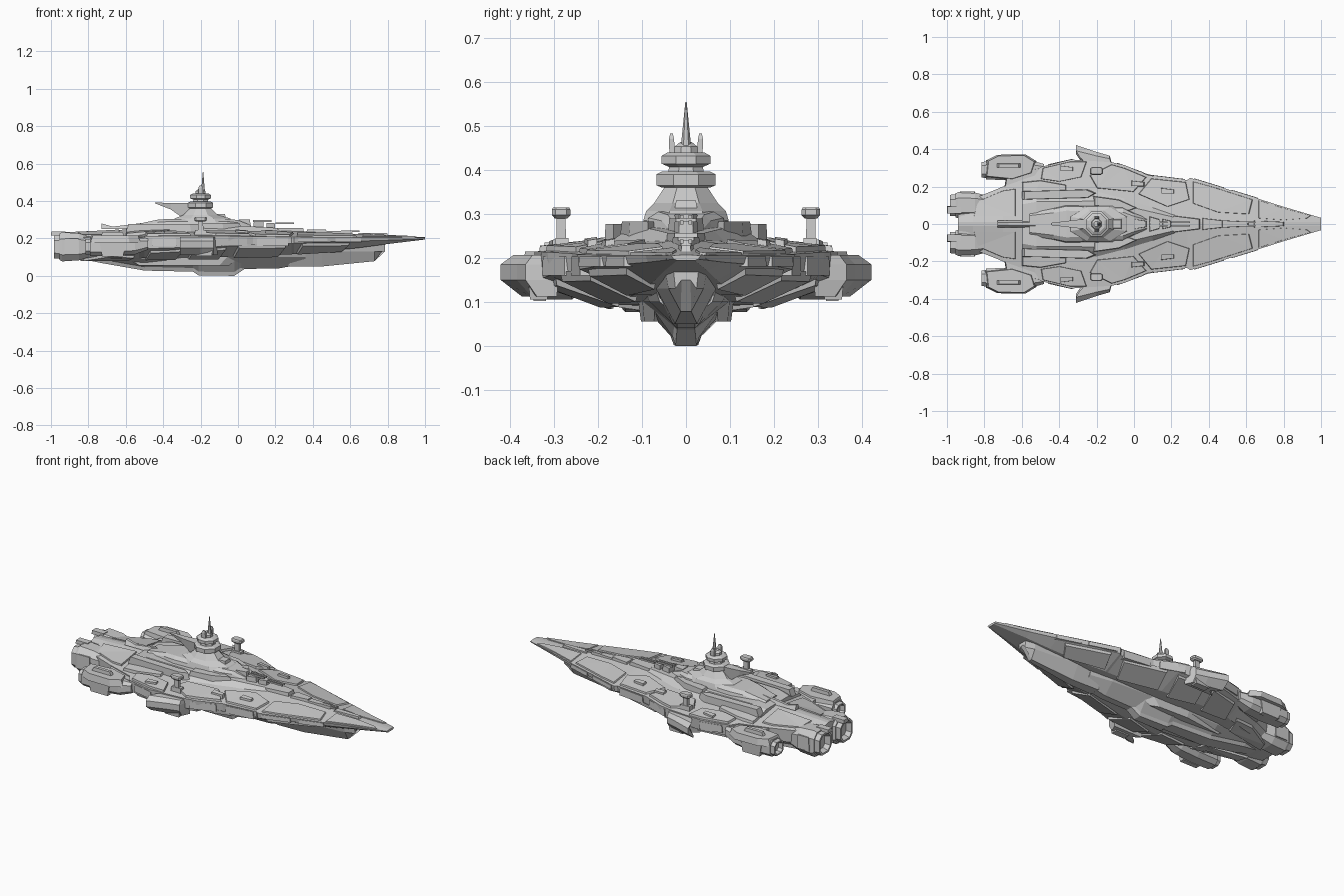
import bpy, bmesh, math

# main hull stations: x, half width, ridge z, edge top z, edge bottom z, belly half width, belly z
HULL = [(-.94, .10, .232, .205, .13, .08, .095), (-.86, .135, .236, .205, .13, .10, .09),
        (-.70, .20, .243, .208, .135, .14, .09), (-.53, .26, .25, .212, .14, .18, .093),
        (-.50, .305, .252, .212, .145, .19, .095), (-.34, .345, .257, .214, .15, .2, .097),
        (-.12, .33, .257, .214, .155, .18, .1), (-.05, .315, .256, .213, .16, .17, .102),
        (.08, .26, .25, .21, .165, .14, .106), (.285, .235, .242, .208, .172, .12, .115),
        (.30, .247, .24, .208, .174, .12, .116), (.41, .213, .235, .207, .18, .1, .125),
        (.65, .14, .222, .206, .186, .07, .15), (.80, .092, .215, .206, .19, .05, .17),
        (1.0, .033, .207, .205, .197, .02, .194)]


def station(x):
    x = max(HULL[0][0], min(HULL[-1][0], x))
    for a, b in zip(HULL, HULL[1:]):
        if x <= b[0]:
            t = (x - a[0]) / (b[0] - a[0])
            return [p + (q - p) * t for p, q in zip(a, b)]


def deck(x, y):
    s = station(x)
    return s[2] + (s[3] - s[2]) * min(1, abs(y) / s[1])


def belly(x, y):
    s = station(x)
    t = max(0, min(1, (abs(y) - s[5]) / (s[1] - s[5])))
    return s[6] + (s[4] - s[6]) * t


def loft(name, rings, mirror=False):
    """Skin a list of equal-length point rings, with end caps."""
    bm = bmesh.new()
    vs = [[bm.verts.new(p) for p in r] for r in rings]
    n = len(vs[0])
    for a, b in zip(vs, vs[1:]):
        for i in range(n):
            bm.faces.new((a[i], a[(i + 1) % n], b[(i + 1) % n], b[i]))
    bm.faces.new(vs[0])
    bm.faces.new(vs[-1])
    bmesh.ops.triangulate(bm, faces=[f for f in bm.faces if len(f.verts) > 4])
    bmesh.ops.recalc_face_normals(bm, faces=bm.faces[:])
    me = bpy.data.meshes.new(name)
    bm.to_mesh(me)
    bm.free()
    ob = bpy.data.objects.new(name, me)
    bpy.context.collection.objects.link(ob)
    if mirror:
        ob.modifiers.new("mirror", 'MIRROR').use_axis = (False, True, False)
    return ob


def sym(x, half):
    """Full ring at x from a half profile running top to bottom."""
    return [(x, y, z) for y, z in half] + [(x, -y, z) for y, z in reversed(half)]


def prism(name, pts, lo, hi, inset=.9, mirror=True):
    """Plan outline raised from lo to hi (numbers or surface functions)."""
    f = lambda h, x, y: h(x, y) if callable(h) else h
    cx, cy = (sum(p[k] for p in pts) / len(pts) for k in (0, 1))
    top = [(cx + (x - cx) * inset, cy + (y - cy) * inset) for x, y in pts]
    return loft(name, [[(x, y, f(lo, x, y)) for x, y in pts],
                       [(x, y, f(hi, x, y)) for x, y in top]], mirror)


def box(name, x0, x1, y0, y1, lo, hi, inset=.9, mirror=True):
    return prism(name, [(x0, y0), (x1, y0), (x1, y1), (x0, y1)], lo, hi, inset, mirror)


def plate(name, pts, t=.01, under=False):
    """Armour plate following the deck or the belly."""
    if under:
        return prism(name, pts, lambda x, y: belly(x, y) + .01, lambda x, y: belly(x, y) - t, .94)
    return prism(name, pts, lambda x, y: deck(x, y) - .01, lambda x, y: deck(x, y) + t, .95)


def oct_x(x, cy, cz, ry, rz, c=.55):
    """Chamfered rectangle facing x."""
    return [(x, cy + a * ry, cz + b * rz) for a, b in
            [(1, c), (c, 1), (-c, 1), (-1, c), (-1, -c), (-c, -1), (c, -1), (1, -c)]]


def disc(z, cx, rx, ry, n=8):
    return [(cx + rx * math.cos((i + .5) * math.tau / n), ry * math.sin((i + .5) * math.tau / n), z)
            for i in range(n)]


# main hull
loft("hull", [sym(x, [(.012, zr), (w, ze), (w - .005, zl), (wb, zb)])
              for x, w, zr, ze, zl, wb, zb in HULL])

# keel, stepped blade under the hull
K = [(-.86, .07, .03, .095), (-.74, .1, .05, .07), (-.5, .13, .05, .028), (-.24, .13, .04, .022),
     (-.21, .12, .035, .002), (-.02, .1, .03, 0), (.04, .08, .025, .04)]
loft("keel", [sym(x, [(wt, .125), (wt * .8, .09), (wb, zb + .02), (wb * .8, zb)]) for x, wt, wb, zb in K])
loft("fore_keel", [sym(x, [(wt, .16), (wt * .75, .1), (.02, zb)]) for x, wt, zb in
                   [(-.05, .13, .035), (.22, .11, .04), (.36, .08, .065)]])
loft("bow_chin", [sym(x, [(wt, .185), (wt * .8, .13), (wb, zb)]) for x, wt, wb, zb in
                  [(.2, .06, .03, .09), (.28, .09, .03, .05), (.45, .085, .025, .05),
                   (.73, .05, .012, .078), (.785, .03, .01, .15)]])
prism("keel_cheek", [(-.62, .07), (-.3, .11), (-.05, .1), (.02, .07), (-.3, .05)], .11, .055, .75)

# deck armour
plate("rear_deck_plate", [(-.6, .03), (-.6, .225), (-.5, .235), (-.36, .21), (-.36, .03)], .014)
plate("shoulder_plate", [(-.5, .24), (-.49, .3), (-.34, .335), (-.25, .335), (-.28, .25), (-.4, .225)], .012)
plate("mid_plate", [(-.24, .26), (-.12, .32), (-.05, .3), (.07, .25), (.0, .17), (-.2, .19)], .012)
plate("fore_plate", [(.02, .16), (.09, .245), (.28, .225), (.3, .13), (.18, .09)], .01)
plate("bow_plate", [(.31, .11), (.31, .23), (.42, .2), (.64, .13), (.62, .05), (.45, .06)], .008)
plate("tip_plate", [(.66, .03), (.66, .13), (.8, .085), (.95, .045), (.93, .03), (.8, .02)], .006)

# belly armour
for i, (a, b) in enumerate([(-.5, -.29), (-.27, -.06), (-.03, .26), (.31, .6)]):
    wa, wb = station(a)[1] - .02, station(b)[1] - .02
    plate("belly_plate_%d" % i, [(a, wa * .6), (a + .03, wa), (b, wb), (b - .04, wb * .5)], .012, True)
plate("aft_belly_plate", [(-.85, .05), (-.83, .11), (-.68, .18), (-.55, .2), (-.58, .1)], .012, True)

# side trim blocks along the hull edge
for i, (a, b) in enumerate([(-.46, -.33), (-.09, .05), (.1, .27), (.32, .48), (.52, .66)]):
    wa, wb = station(a)[1], station(b)[1]
    prism("edge_block_%d" % i, [(a, wa - .05), (a, wa + .004), (b, wb + .004), (b, wb - .05)],
          .16 + .02 * (a > .3), .203, .96)

# side wings
W = [(-.11, .29), (-.13, .365), (-.2, .385), (-.31, .422), (-.29, .375), (-.26, .34), (-.3, .29)]
loft("wing", [[(x, .3 + (y - .3) * s, z) for x, y in W] for s, z in
              [(.6, .112), (1, .15), (1, .185), (.75, .207)]], True)
box("wing_pod", -.24, -.13, .31, .36, .17, .105, .8)

# lower superstructure with side rails
loft("superstructure_base", [sym(x, [(w * .7, z), (w, .235), (w, .22)]) for x, w, z in
     [(-.6, .15, .255), (-.52, .17, .272), (-.2, .175, .272), (-.05, .14, .27), (.1, .09, .262), (.22, .05, .255)]])
prism("side_rail", [(-.6, .13), (-.6, .175), (-.25, .185), (-.2, .165), (-.24, .14)], .235, .277, .93)
prism("inner_rail", [(-.22, .1), (-.22, .15), (-.08, .13), (.02, .085), (-.02, .07)], .25, .283, .9)
# upper superstructure
loft("superstructure_top", [sym(x, [(w * .75, z), (w, z - .014), (w * 1.1, .255)]) for x, w, z in
     [(-.56, .06, .272), (-.43, .08, .3), (-.36, .095, .305), (-.06, .085, .305), (.0, .055, .298), (.07, .03, .27)]])
loft("aft_spine", [sym(x, [(.008, z), (.02, .25)]) for x, z in [(-.73, .28), (-.67, .263), (-.45, .29)]])
prism("aft_roof_plate", [(-.86, .04), (-.84, .12), (-.7, .18), (-.63, .19), (-.63, .04)],
      .2, lambda x, y: deck(x, y) + .009, .95)

# spine blocks and turrets running to the bow
for i, (a, b, w, z) in enumerate([(.0, .07, .03, .3), (.08, .14, .045, .29), (.15, .2, .03, .283), (.2, .36, .05, .256),
                                  (.36, .48, .035, .247), (.46, .62, .022, .24), (.63, .81, .02, .228)]):
    prism("spine_block_%d" % i, [(a, -w), (a, w), (b, w * .6), (b, -w * .6)], .2, z, .85, False)
for i, (x, z) in enumerate([(.08, .298), (.2, .285), (.55, .242)]):
    box("turret_barrel_%d" % i, x, x + .1, .006, .014, z - .009, z, 1)
for i, (x, y) in enumerate([(-.02, .2), (.14, .16), (-.4, .28)]):
    prism("deck_hatch_%d" % i, [(x, y), (x, y + .035), (x + .08, y + .025), (x + .08, y)],
          .2, lambda p, q: deck(p, q) + .022, .8)

# command tower
C = -.2
loft("tower_base", [disc(z, c, rx, ry) for z, c, rx, ry in
     [(.285, -.19, .19, .105), (.307, -.19, .16, .098), (.325, -.2, .1, .078), (.362, C, .06, .052)]])
loft("tower_ring", [disc(z, C, r, r) for z, r in [(.36, .06), (.365, .073), (.39, .073), (.396, .06)]])
loft("tower_neck", [disc(z, C, r, r) for z, r in [(.39, .045), (.415, .04)]])
loft("bridge_disc", [disc(z, C, r, r) for z, r in [(.407, .042), (.414, .06), (.432, .06), (.44, .045)]])
loft("bridge_cap", [disc(z, C, r, r) for z, r in [(.435, .03), (.453, .028), (.463, .015)]])
loft("main_mast", [disc(z, -.187, r, r, 6) for z, r in [(.44, .013), (.49, .008), (.555, .0015)]])
loft("side_mast", [[(C + a, .031 + b + o, z) for a, b in [(-.012, -.006), (.012, -.006), (.012, .006), (-.012, .006)]]
                   for z, o in [(.42, 0), (.47, .002)]] +
     [[(C + a, .033 + b, .483) for a, b in [(-.006, -.003), (.006, -.003), (.006, .003), (-.006, .003)]]], True)
loft("tower_aft_fin", [sym(x, [(w, zt), (w * .6, zb)]) for x, w, zt, zb in
                       [(-.445, .006, .393, .388), (-.36, .016, .388, .355), (-.31, .022, .388, .32), (-.22, .03, .388, .31)]])
box("tower_front_block", -.14, -.06, -.03, .03, .29, .33, .75, False)

# sensor posts
box("sensor_foot", -.235, -.165, .265, .3, .2, .245, .85)
box("sensor_stem", -.215, -.185, .273, .295, .23, .3, .9)
loft("sensor_head", [[(C + a * s * .034, .284 + b * s * .021, z) for a, b in
                      [(-1, -.6), (-.7, -1), (.7, -1), (1, -.6), (1, .6), (.7, 1), (-.7, 1), (-1, .6)]]
                     for z, s in [(.29, .7), (.297, 1), (.31, 1), (.315, .85)]], True)

# outrigger nacelles, with roof plates, struts and hollow nozzles
prism("nacelle_roof", [(-.8, .25), (-.79, .34), (-.73, .37), (-.58, .372), (-.52, .335), (-.54, .27), (-.65, .235)],
      .175, .215, .9)
loft("nacelle_body", [oct_x(x, .29, z, ry, rz) for x, z, ry, rz in
     [(-.79, .155, .038, .034), (-.79, .155, .052, .048), (-.66, .155, .056, .05), (-.55, .16, .05, .045), (-.48, .17, .03, .03)]], True)
loft("nacelle_nozzle", [oct_x(x, .29, .155, r, r * .95) for x, r in
     [(-.77, .045), (-.815, .042), (-.815, .033), (-.78, .025)]], True)
prism("nacelle_strut", [(-.7, .16), (-.68, .27), (-.5, .3), (-.48, .2)], .135, .205, .95)
box("nacelle_foot", -.74, -.6, .315, .35, .18, .102, .8)
box("nacelle_fin", -.74, -.6, .3, .325, .2, .235, .75)

# main engines
loft("engine_block", [oct_x(x, .1, .155, ry, rz) for x, ry, rz in
     [(-.78, .05, .05), (-.85, .068, .072), (-.94, .07, .078), (-.955, .064, .07)]], True)
loft("engine_nozzle", [oct_x(x, .1, .155, r, r * 1.1) for x, r in
     [(-.93, .06), (-.985, .056), (-.985, .046), (-.935, .03)]], True)
loft("engine_bridge", [sym(x, [(.05, .225), (.05, .1)]) for x in (-.94, -.8)])
box("engine_prong", -1.0, -.92, .055, .095, .215, .236, .95)
box("engine_side_box", -.93, -.85, .14, .175, .12, .2, .9)
